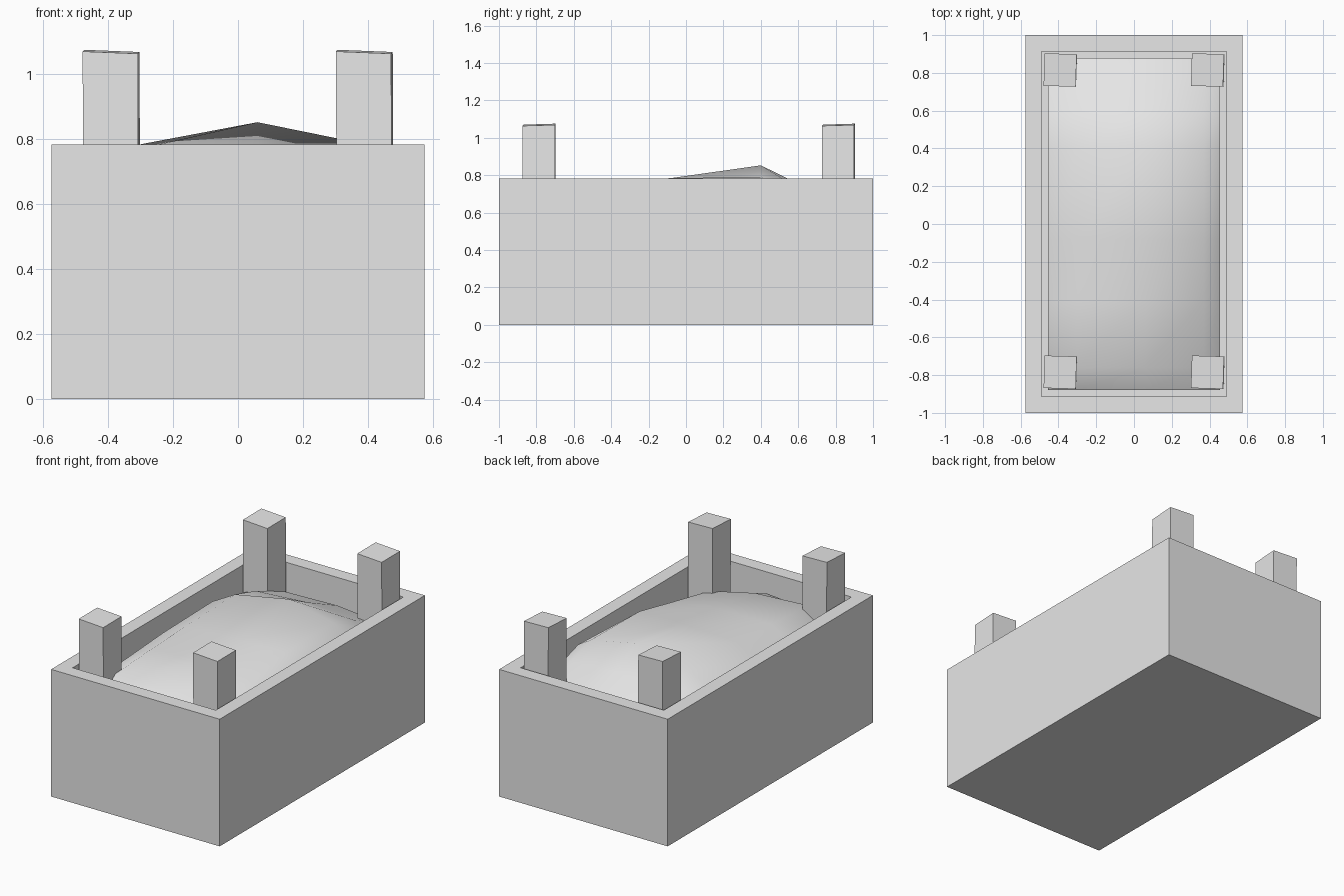
import bpy, bmesh
from mathutils import Matrix

if "Cube" in bpy.data.objects:
    bpy.data.objects.remove(bpy.data.objects["Cube"], do_unlink=True)

grey = bpy.data.materials.new("light grey")
grey.use_nodes = True
colour = (0.8, 0.8, 0.8, 1)
grey.diffuse_color = colour
grey.node_tree.nodes["Principled BSDF"].inputs["Base Color"].default_value = colour


def finish(bm, name):
    bmesh.ops.recalc_face_normals(bm, faces=bm.faces)
    mesh = bpy.data.meshes.new(name)
    bm.to_mesh(mesh)
    bm.free()
    mesh.materials.append(grey)
    obj = bpy.data.objects.new(name, mesh)
    bpy.context.collection.objects.link(obj)
    return obj


def block(size, centre):
    bm = bmesh.new()
    bmesh.ops.create_cube(bm, size=1, matrix=Matrix.Translation(centre) @ Matrix.Diagonal((*size, 1)))
    return bm


# Planter box: inset the top face and push it down to leave thick walls
bm = block((1.15, 2, 0.784), (0, 0, 0.392))
top = max(bm.faces, key=lambda f: f.calc_center_median().z)
bmesh.ops.inset_region(bm, faces=[top], thickness=0.122)
hole = bmesh.ops.extrude_face_region(bm, geom=[top])
floor = [v for v in hole["geom"] if isinstance(v, bmesh.types.BMVert)]
bmesh.ops.translate(bm, verts=floor, vec=(0, 0, -0.4))
bmesh.ops.delete(bm, geom=[top], context="FACES_ONLY")
finish(bm, "planter_box")

# Corner posts: slightly twisted, with sloping tops
for side, x in (("right", -0.388), ("left", 0.392)):
    for end, y in (("front", -0.785), ("back", 0.815)):
        bm = block((0.17, 0.172, 0.69), (0, 0, 0.725))
        for v in bm.verts:
            if v.co.z > 1:
                v.co.z += 0.03 * v.co.y - 0.04 * v.co.x
                v.co.x -= 0.003
        bmesh.ops.rotate(bm, verts=bm.verts, matrix=Matrix.Rotation(-0.03, 3, "Z"))
        bmesh.ops.translate(bm, verts=bm.verts, vec=(x, y, 0))
        finish(bm, f"{end}_{side}_post")

# Soil mound: a coarse height grid, smooth shaded
columns = (-0.455, -0.3, 0.06, 0.37, 0.455)
rows = {
    -0.88: (0.60, 0.64, 0.67, 0.60, 0.55),
    -0.76: (0.65, 0.74, 0.72, 0.65, 0.60),
    -0.40: (0.67, 0.76, 0.765, 0.72, 0.66),
    -0.08: (0.69, 0.772, 0.785, 0.785, 0.72),
    0.40: (0.70, 0.785, 0.853, 0.79, 0.74),
    0.60: (0.66, 0.73, 0.755, 0.73, 0.68),
    0.88: (0.60, 0.62, 0.63, 0.60, 0.58),
}
bm = bmesh.new()
grid = [[bm.verts.new((x, y, z)) for x, z in zip(columns, heights)] for y, heights in rows.items()]
for near, far in zip(grid, grid[1:]):
    for i in range(len(columns) - 1):
        bm.faces.new((near[i], near[i + 1], far[i + 1], far[i])).smooth = True
mound = finish(bm, "soil_mound")
if sum(p.normal.z for p in mound.data.polygons) < 0:
    mound.data.flip_normals()
